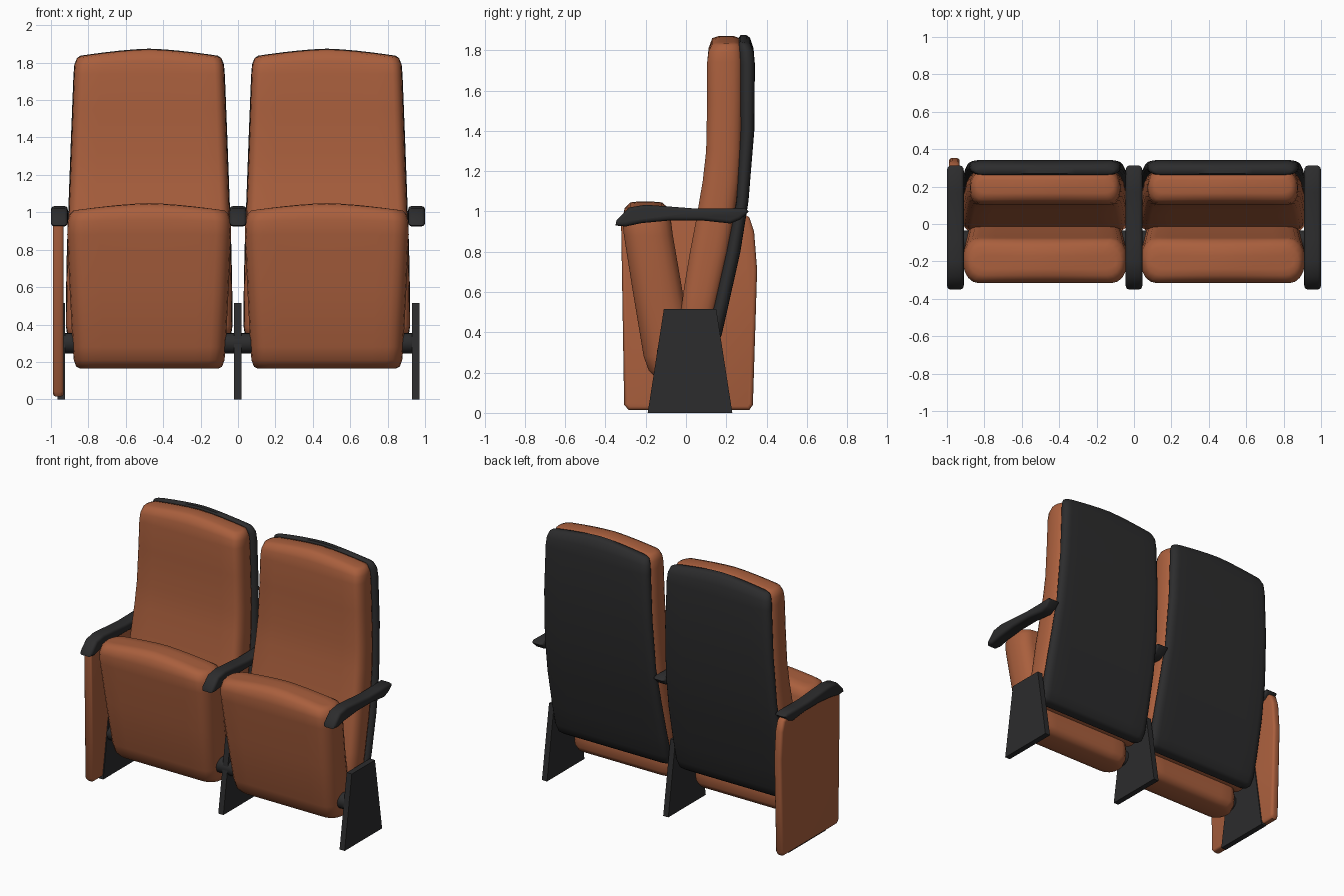
import bpy, bmesh, math


def material(name, rgb):
    m = bpy.data.materials.new(name)
    m.diffuse_color = (*rgb, 1)
    return m


LEATHER = material("leather", (0.40, 0.115, 0.047))
BLACK = material("black_plastic", (0.025, 0.025, 0.026))


def finish(name, bm, mat, angle=40):
    bmesh.ops.recalc_face_normals(bm, faces=bm.faces)
    me = bpy.data.meshes.new(name)
    bm.to_mesh(me)
    bm.free()
    me.materials.append(mat)
    me.shade_smooth()
    me.set_sharp_from_angle(angle=math.radians(angle))
    ob = bpy.data.objects.new(name, me)
    bpy.context.collection.objects.link(ob)
    return ob


def pad(name, cx, rows, mat, rx, ry):
    """Loft rounded-rectangle sections; row = (z, half width, y front, y back, crown)."""
    bm = bmesh.new()
    rings = []
    for z, hw, yf, yb, crown in rows:
        half, mid = (yb - yf) / 2, (yb + yf) / 2
        r = min(ry, half * 0.9)
        right = [((hw - rx) * k / 4, half) for k in range(4)]
        for k in range(5):
            a = math.pi / 2 * (1 - k / 4)
            right.append((hw - rx + rx * math.cos(a), half - r + r * math.sin(a)))
        cols = [(-x, t) for x, t in reversed(right[1:])] + right
        front, back = [], []
        for x, t in cols:
            zz = z + crown * (1 - (abs(x) / hw) ** 1.5)
            front.append(bm.verts.new((cx + x, mid - t, zz)))
            back.append(bm.verts.new((cx + x, mid + t, zz)))
        rings.append((front, back))
    for (f0, b0), (f1, b1) in zip(rings, rings[1:]):
        loop0, loop1 = f0 + b0[::-1], f1 + b1[::-1]
        n = len(loop0)
        for i in range(n):
            j = (i + 1) % n
            bm.faces.new((loop0[i], loop0[j], loop1[j], loop1[i]))
    for f, b in (rings[0], rings[-1]):
        for i in range(len(f) - 1):
            bm.faces.new((f[i], f[i + 1], b[i + 1], b[i]))
    return finish(name, bm, mat, 60)


def plate(name, x0, x1, profile, mat, bevel=0.0):
    """Extrude a (y, z) profile along x and round its rims."""
    bm = bmesh.new()
    f = bm.faces.new([bm.verts.new((x0, y, z)) for y, z in profile])
    ext = bmesh.ops.extrude_face_region(bm, geom=[f])["geom"]
    bmesh.ops.translate(bm, vec=(x1 - x0, 0, 0),
                        verts=[v for v in ext if isinstance(v, bmesh.types.BMVert)])
    bmesh.ops.recalc_face_normals(bm, faces=bm.faces)
    if bevel:
        rims = [e for e in bm.edges if abs(e.verts[0].co.x - e.verts[1].co.x) < 1e-5]
        bmesh.ops.bevel(bm, geom=rims, offset=bevel, segments=3, profile=0.5,
                        affect='EDGES', clamp_overlap=True)
    return finish(name, bm, mat)


# Section rows from bottom to top
SEAT = [(0.165, 0.37, -0.11, 0.00, 0), (0.175, 0.39, -0.15, 0.035, 0),
        (0.21, 0.403, -0.185, 0.055, 0), (0.28, 0.409, -0.21, 0.055, 0),
        (0.59, 0.425, -0.262, -0.015, 0), (0.88, 0.438, -0.308, -0.065, 0),
        (0.95, 0.436, -0.316, -0.075, 0.01), (0.99, 0.425, -0.305, -0.085, 0.025),
        (1.01, 0.405, -0.275, -0.12, 0.035), (1.013, 0.38, -0.24, -0.17, 0.036)]
BACK = [(0.33, 0.42, 0.00, 0.08, 0), (0.345, 0.435, -0.03, 0.10, 0),
        (0.39, 0.444, -0.04, 0.12, 0), (0.60, 0.442, -0.013, 0.165, 0),
        (0.80, 0.437, 0.02, 0.21, 0), (0.94, 0.432, 0.047, 0.235, 0),
        (1.15, 0.424, 0.083, 0.265, 0), (1.30, 0.418, 0.10, 0.275, 0),
        (1.55, 0.409, 0.105, 0.28, 0), (1.74, 0.402, 0.105, 0.28, 0),
        (1.79, 0.398, 0.112, 0.275, 0.02), (1.825, 0.385, 0.13, 0.265, 0.035),
        (1.835, 0.365, 0.165, 0.235, 0.036)]
SHELL = [(0.32, 0.42, 0.085, 0.135, 0), (0.335, 0.437, 0.08, 0.155, 0),
         (0.39, 0.445, 0.095, 0.178, 0), (0.54, 0.445, 0.14, 0.212, 0),
         (0.80, 0.440, 0.20, 0.27, 0), (1.05, 0.431, 0.25, 0.31, 0),
         (1.40, 0.418, 0.27, 0.339, 0), (1.73, 0.405, 0.268, 0.342, 0),
         (1.79, 0.400, 0.264, 0.335, 0.02), (1.825, 0.386, 0.263, 0.318, 0.037),
         (1.837, 0.368, 0.27, 0.30, 0.038)]

# Two folded seats
for side, cx in (("left", -0.475), ("right", 0.475)):
    pad(f"seat_cushion_{side}", cx, SEAT, LEATHER, 0.08, 0.10)
    pad(f"backrest_cushion_{side}", cx, BACK, LEATHER, 0.05, 0.07)
    pad(f"backrest_shell_{side}", cx, SHELL, BLACK, 0.05, 0.035)

# Legs, armrests and hinge tubes at the three supports
LEG = [(-0.19, 0), (0.23, 0), (0.15, 0.515), (-0.11, 0.515)]
ARM = [(-0.35, 0.93), (-0.30, 0.925), (-0.22, 0.942), (-0.08, 0.955), (0.08, 0.955),
       (0.22, 0.94), (0.27, 0.96), (0.312, 1.00), (0.29, 1.017), (0.17, 1.014),
       (0.05, 1.014), (-0.08, 1.024), (-0.20, 1.033), (-0.28, 1.02), (-0.345, 0.955)]
for side, arm_x, leg_x, h0, h1 in (("left", -0.955, -0.945, -0.935, -0.83),
                                   ("middle", 0, -0.002, -0.12, 0.12),
                                   ("right", 0.955, 0.95, 0.83, 0.935)):
    plate(f"leg_{side}", leg_x - 0.02, leg_x + 0.02, LEG, BLACK)
    plate(f"armrest_{side}", arm_x - 0.045, arm_x + 0.045, ARM, BLACK, 0.018)
    tube = [(-0.09 + 0.055 * math.cos(k * math.pi / 8), 0.3 + 0.055 * math.sin(k * math.pi / 8))
            for k in range(16)]
    plate(f"hinge_{side}", h0, h1, tube, BLACK, 0.008)

# Upholstered end panel on the left side
PANEL = [(-0.285, 0.015), (0.315, 0.015), (0.332, 0.04), (0.345, 0.45), (0.353, 0.71),
         (0.338, 0.90), (0.315, 0.97), (0.285, 0.99), (-0.02, 0.99), (-0.22, 0.975),
         (-0.322, 0.94), (-0.307, 0.04)]
plate("end_panel", -0.99, -0.932, PANEL, LEATHER, 0.018)
